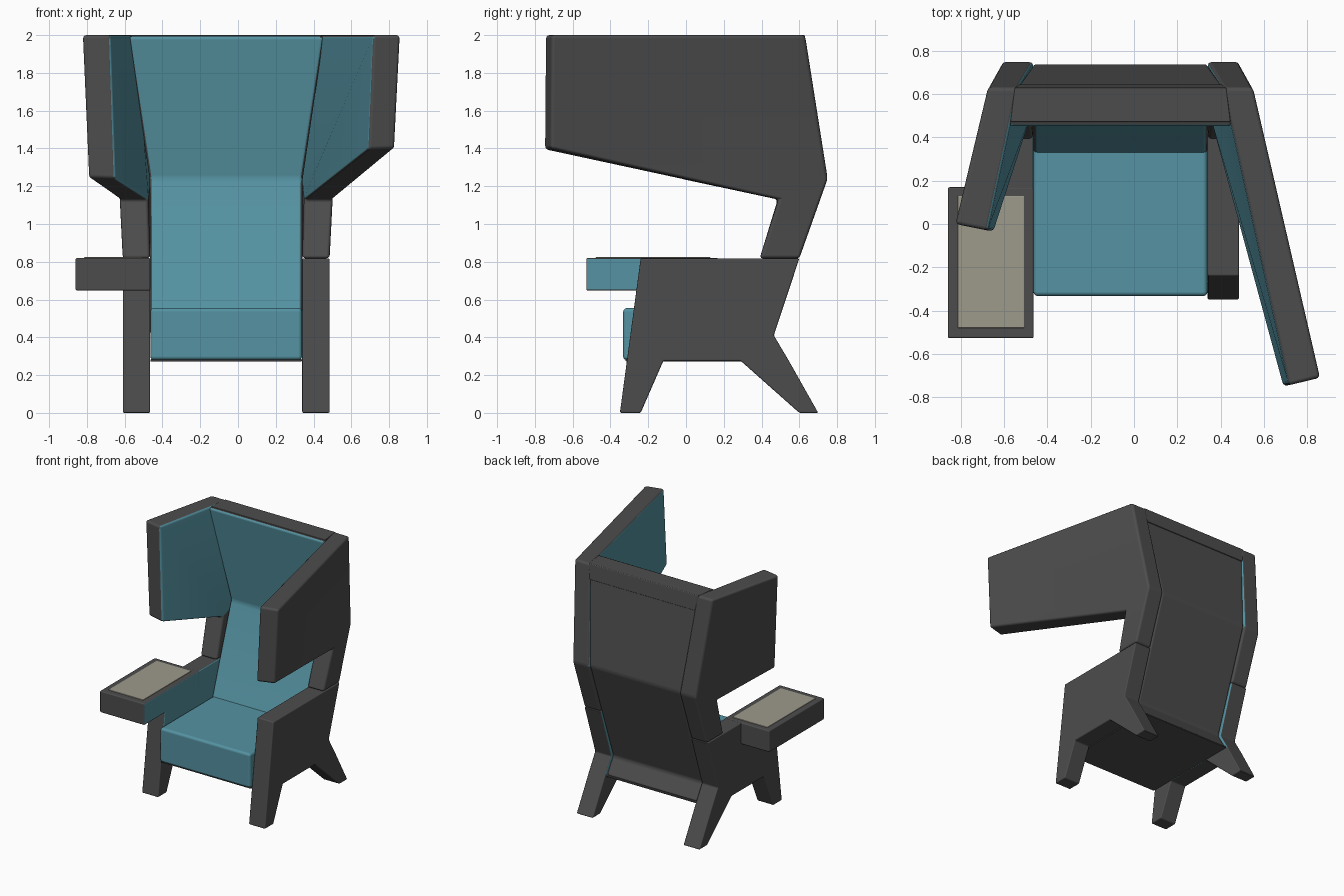
import bpy
import bmesh

cube = bpy.data.objects.get("Cube")
if cube:
    bpy.data.objects.remove(cube, do_unlink=True)

CX = -0.0625  # centre line of the seat; the side table shifts it off x = 0


def material(name, color):
    m = bpy.data.materials.new(name)
    m.use_nodes = True
    m.diffuse_color = (*color, 1)
    bsdf = m.node_tree.nodes["Principled BSDF"]
    bsdf.inputs["Base Color"].default_value = (*color, 1)
    bsdf.inputs["Roughness"].default_value = 0.8
    return m


GREY = material("charcoal fabric", (0.073, 0.073, 0.073))
TEAL = material("teal fabric", (0.09, 0.29, 0.36))
BEIGE = material("beige table top", (0.34, 0.32, 0.26))


def solid(name, side_a, side_b, faces, mats, teal_faces=(), teal_rule=None,
          bevel=0.012, mirror=False):
    """Join two matching outlines into a solid; teal_faces index side_b."""
    flip = (lambda p: (2 * CX - p[0], p[1], p[2])) if mirror else (lambda p: p)
    bm = bmesh.new()
    va = [bm.verts.new(flip(p)) for p in side_a]
    vb = [bm.verts.new(flip(p)) for p in side_b]
    for k, f in enumerate(faces):
        bm.faces.new([va[i] for i in f])
        inner = bm.faces.new([vb[i] for i in reversed(f)])
        inner.material_index = 1 if k in teal_faces else 0
    # walls go round the edges used by just one face
    edges = [(f[i], f[(i + 1) % len(f)]) for f in faces for i in range(len(f))]
    for i, j in edges:
        if (j, i) not in edges:
            bm.faces.new([va[j], va[i], vb[i], vb[j]])
    bmesh.ops.recalc_face_normals(bm, faces=bm.faces)
    if teal_rule:
        for f in bm.faces:
            f.material_index = 1 if teal_rule(f) else 0
    for f in bm.faces:
        f.smooth = True
    me = bpy.data.meshes.new(name)
    bm.to_mesh(me)
    bm.free()
    for m in mats:
        me.materials.append(m)
    ob = bpy.data.objects.new(name, me)
    bpy.context.collection.objects.link(ob)
    mod = ob.modifiers.new("soft_edges", "BEVEL")
    mod.width = bevel
    mod.segments = 3
    mod.limit_method = "ANGLE"
    mod.angle_limit = 0.35
    mod.harden_normals = True
    return ob


def box(name, x, y, z, mats, teal_rule=None, bevel=0.012):
    quad = [(y[0], z[0]), (y[1], z[0]), (y[1], z[1]), (y[0], z[1])]
    return solid(name, [(x[1], *p) for p in quad], [(x[0], *p) for p in quad],
                 [(0, 1, 2, 3)], mats, teal_rule=teal_rule, bevel=bevel)


# Arm sides with front and rear legs: body, front leg, rear leg
ARM = [(-0.35, 0), (-0.24, 0), (-0.12, 0.275), (0.29, 0.275), (0.6, 0),
       (0.7, 0), (0.545, 0.275), (0.465, 0.41), (0.6, 0.818), (-0.24, 0.818),
       (-0.313, 0.275)]
ARM_FACES = [(10, 2, 3, 6, 7, 8, 9), (0, 1, 2, 10), (3, 4, 5, 6)]

# Wing sides: post under a flared panel; (x, y, z) of outer and inner faces
POST_OUT = [(.485, .39, .818), (.485, .6, .818), (.485, .75, 1.24),
            (.55, .63, 2)]
POST_IN = [(.34, .39, .818), (.34, .6, .818), (.34, .75, 1.24),
           (.41, .63, 2)]
WING_FACES = [(0, 1, 2, 6), (6, 2, 3, 4, 5)]
NECK_OUT, NECK_IN = (.503, .49, 1.13), (.35, .485, 1.13)
LONG_OUT = [(.86, -.71, 2), (.83, -.715, 1.4)]
LONG_IN = [(.715, -.745, 2), (.69, -.75, 1.395)]
SHORT_OUT = [(.70, 0, 2), (.668, -.005, 1.245)]
SHORT_IN = [(.55, -.03, 2), (.525, -.035, 1.24)]

for side, mirror, tip_out, tip_in in (("left", False, LONG_OUT, LONG_IN),
                                      ("right", True, SHORT_OUT, SHORT_IN)):
    solid(side + "_arm_and_legs", [(.485, *p) for p in ARM],
          [(.34, *p) for p in ARM], ARM_FACES, [GREY, TEAL],
          teal_faces=(0,), bevel=0.008, mirror=mirror)
    solid(side + "_wing", POST_OUT + tip_out + [NECK_OUT],
          POST_IN + tip_in + [NECK_IN], WING_FACES, [GREY, TEAL],
          teal_faces=(1,), bevel=0.018, mirror=mirror)

# Backrest: bent profile (y, z, half width), wider at the top
BACK = [(.2, .28, .402), (.28, .41, .402), (.57, 1.24, .405), (.45, 1.995, .52),
        (.62, 1.995, .49), (.74, 1.24, .405), (.452, .41, .402),
        (.532, .28, .402)]
solid("backrest", [(CX + w, y, z) for y, z, w in BACK],
      [(CX - w, y, z) for y, z, w in BACK],
      [(0, 1, 6, 7), (1, 2, 5, 6), (2, 3, 4, 5)], [GREY, TEAL],
      teal_rule=lambda f: f.normal.y < -0.5, bevel=0.02)

# Rail across the top of the backrest
RAIL = [(.5, 1.88, .47), (.645, 1.88, .47), (.629, 2, .49), (.47, 2, .51)]
solid("top_rail", [(CX + w, y, z) for y, z, w in RAIL],
      [(CX - w, y, z) for y, z, w in RAIL], [(0, 1, 2, 3)], [GREY],
      bevel=0.006)

# Seat cushion and its underside
box("seat_cushion", (-.464, .339), (-.333, .36), (.28, .555), [TEAL],
    bevel=0.02)
box("seat_base", (-.464, .339), (-.32, .535), (.273, .284), [GREY],
    bevel=0.003)

# Side table on the right arm, lined on its inner side, with inlaid top
box("side_table", (-.86, -.464), (-.527, .17), (.648, .82), [GREY, TEAL],
    teal_rule=lambda f: f.normal.x > 0.5, bevel=0.008)
box("table_inlay", (-.815, -.507), (-.48, .13), (.816, .824), [BEIGE],
    bevel=0.003)
